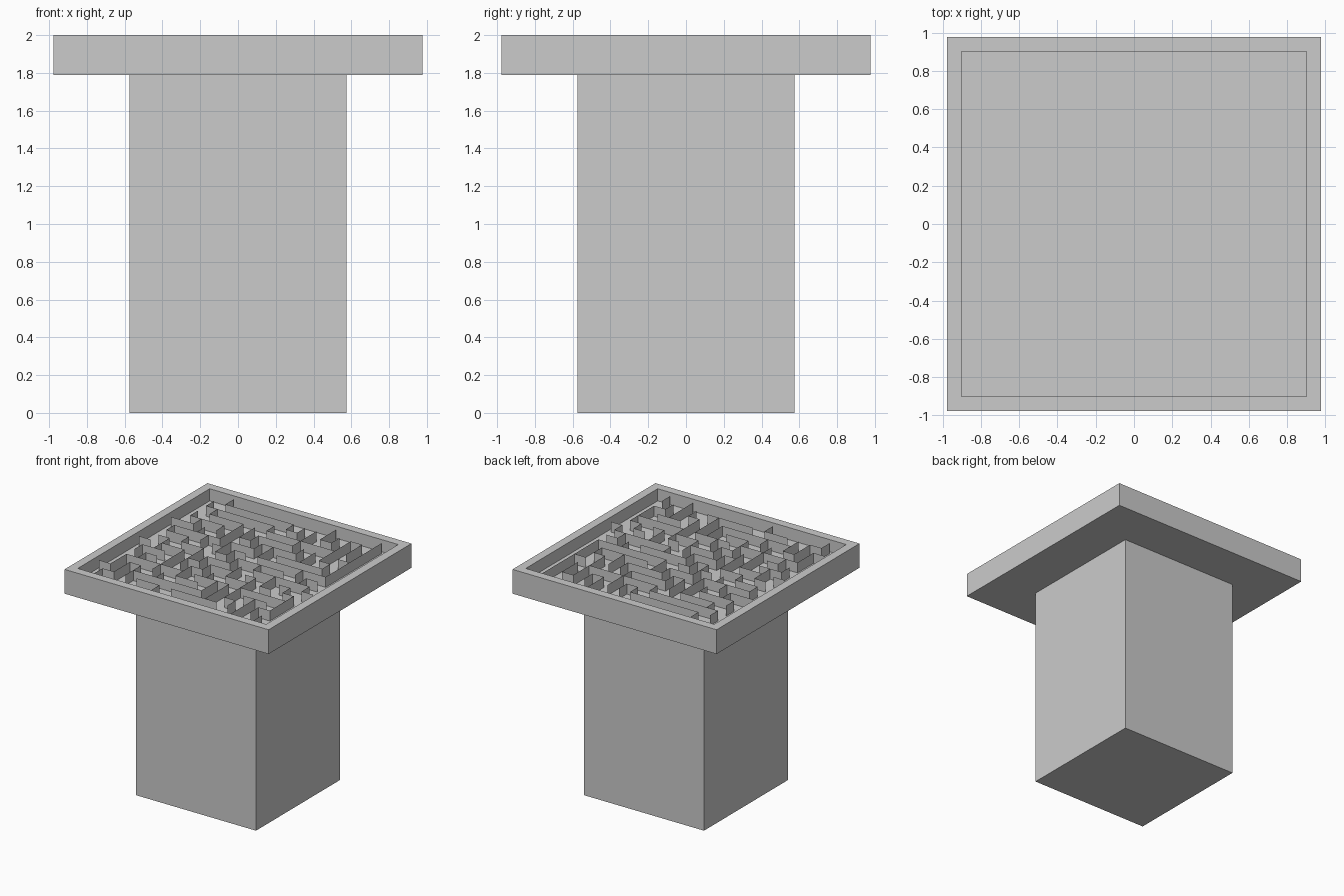
import bpy, bmesh, random

cube = bpy.data.objects.get("Cube")
if cube:
    bpy.data.objects.remove(cube, do_unlink=True)

# Single stone colour
STONE = (0.6, 0.6, 0.6, 1)
stone = bpy.data.materials.new("grey stone")
stone.diffuse_color = STONE
stone.use_nodes = True
stone.node_tree.nodes["Principled BSDF"].inputs["Base Color"].default_value = STONE

TOP, SLAB_BOTTOM, FLOOR = 2.0, 1.79, 1.895
SLAB, INNER, PILLAR = 0.977, 0.872, 0.575
CELLS = 16
WALL_TOP = 1.985


def add_object(name, bm):
    mesh = bpy.data.meshes.new(name)
    bm.to_mesh(mesh)
    bm.free()
    mesh.materials.append(stone)
    obj = bpy.data.objects.new(name, mesh)
    bpy.context.collection.objects.link(obj)
    return obj


def box(half, low, high):
    bm = bmesh.new()
    bmesh.ops.create_cube(bm, size=2)
    for v in bm.verts:
        v.co.x *= half
        v.co.y *= half
        v.co.z = high if v.co.z > 0 else low
    bm.normal_update()
    return bm


# Square pillar
add_object("pillar", box(PILLAR, 0, SLAB_BOTTOM))

# Overhanging tray with a raised rim and sunken floor
bm = box(SLAB, SLAB_BOTTOM, TOP)
top_face = max(bm.faces, key=lambda f: f.calc_center_median().z)
bmesh.ops.inset_region(bm, faces=[top_face], thickness=SLAB - INNER)
sunk = bmesh.ops.extrude_discrete_faces(bm, faces=[top_face])["faces"][0]
rim_verts = list(sunk.verts)
for v in rim_verts:
    v.co.z = FLOOR
bmesh.ops.recalc_face_normals(bm, faces=bm.faces)
add_object("tray", bm)

# Carve the maze passages with a random walk that backtracks
random.seed(7)
opened, seen, stack = set(), {(0, 0)}, [(0, 0)]
while stack:
    i, j = stack[-1]
    steps = [(i + a, j + b) for a, b in ((1, 0), (-1, 0), (0, 1), (0, -1))]
    steps = [s for s in steps
             if s not in seen and 0 <= min(s) and max(s) < CELLS]
    if steps:
        nxt = random.choice(steps)
        opened.add(frozenset(((i, j), nxt)))
        seen.add(nxt)
        stack.append(nxt)
    else:
        stack.pop()


# Paper-thin upright maze walls between closed cells
def grid(n):
    return -INNER + n * 2 * INNER / CELLS


bm = bmesh.new()


def wall(a, b):
    (ax, ay), (bx, by) = a, b
    corners = ((ax, ay, FLOOR), (bx, by, FLOOR),
               (bx, by, WALL_TOP), (ax, ay, WALL_TOP))
    bm.faces.new([bm.verts.new(c) for c in corners])


for i in range(CELLS):
    for j in range(CELLS):
        right, up = (i + 1, j), (i, j + 1)
        if i + 1 < CELLS and frozenset(((i, j), right)) not in opened:
            wall((grid(i + 1), grid(j)), (grid(i + 1), grid(j + 1)))
        if j + 1 < CELLS and frozenset(((i, j), up)) not in opened:
            wall((grid(i), grid(j + 1)), (grid(i + 1), grid(j + 1)))
bmesh.ops.remove_doubles(bm, verts=bm.verts, dist=0.001)
add_object("maze_walls", bm)
